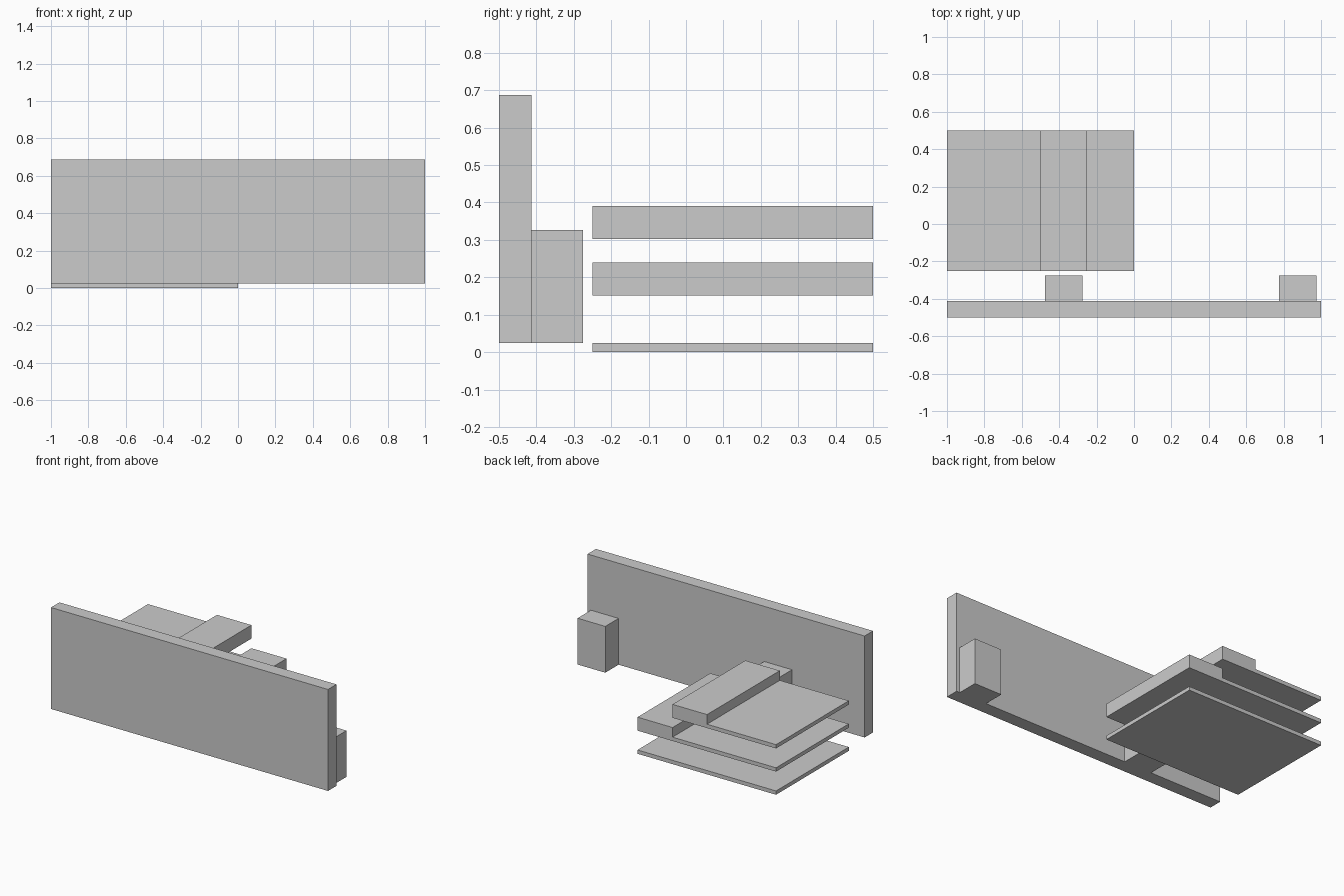
import bpy

if "Cube" in bpy.data.objects:
    bpy.data.objects.remove(bpy.data.objects["Cube"])

grey = bpy.data.materials.new("plain grey")
grey.diffuse_color = (0.6, 0.6, 0.6, 1)
grey.use_nodes = True
grey.node_tree.nodes["Principled BSDF"].inputs["Base Color"].default_value = grey.diffuse_color


def box(name, x, y, z):
    """Axis-aligned box spanning the given (min, max) ranges."""
    spans = (x, y, z)
    bpy.ops.mesh.primitive_cube_add(size=1)
    ob = bpy.context.object
    ob.name = ob.data.name = name
    for v in ob.data.vertices:
        v.co = [lo if c < 0 else hi for c, (lo, hi) in zip(v.co, spans)]
    ob.data.materials.append(grey)
    return ob


# Upright front board with two support blocks behind it
BOARD_BACK = -0.413
box("front_board", (-1, 1), (-0.5, BOARD_BACK), (0.025, 0.687))
for name, x in (("left_block", -0.476), ("right_block", 0.776)):
    box(name, (x, x + 0.2), (BOARD_BACK, -0.276), (0.025, 0.327))

# Three stacked shelves, each set in from the one below
DEPTH = (-0.25, 0.5)
THIN, THICK = 0.025, 0.088
box("bottom_shelf", (-1, 0), DEPTH, (0, THIN))
for name, z, inner, outer in (("middle", 0.151, -0.253, 0),
                              ("top", 0.302, -0.502, -0.253)):
    box(name + "_shelf", (-1, inner), DEPTH, (z, z + THIN))
    box(name + "_shelf_beam", (inner, outer), DEPTH, (z, z + THICK))
